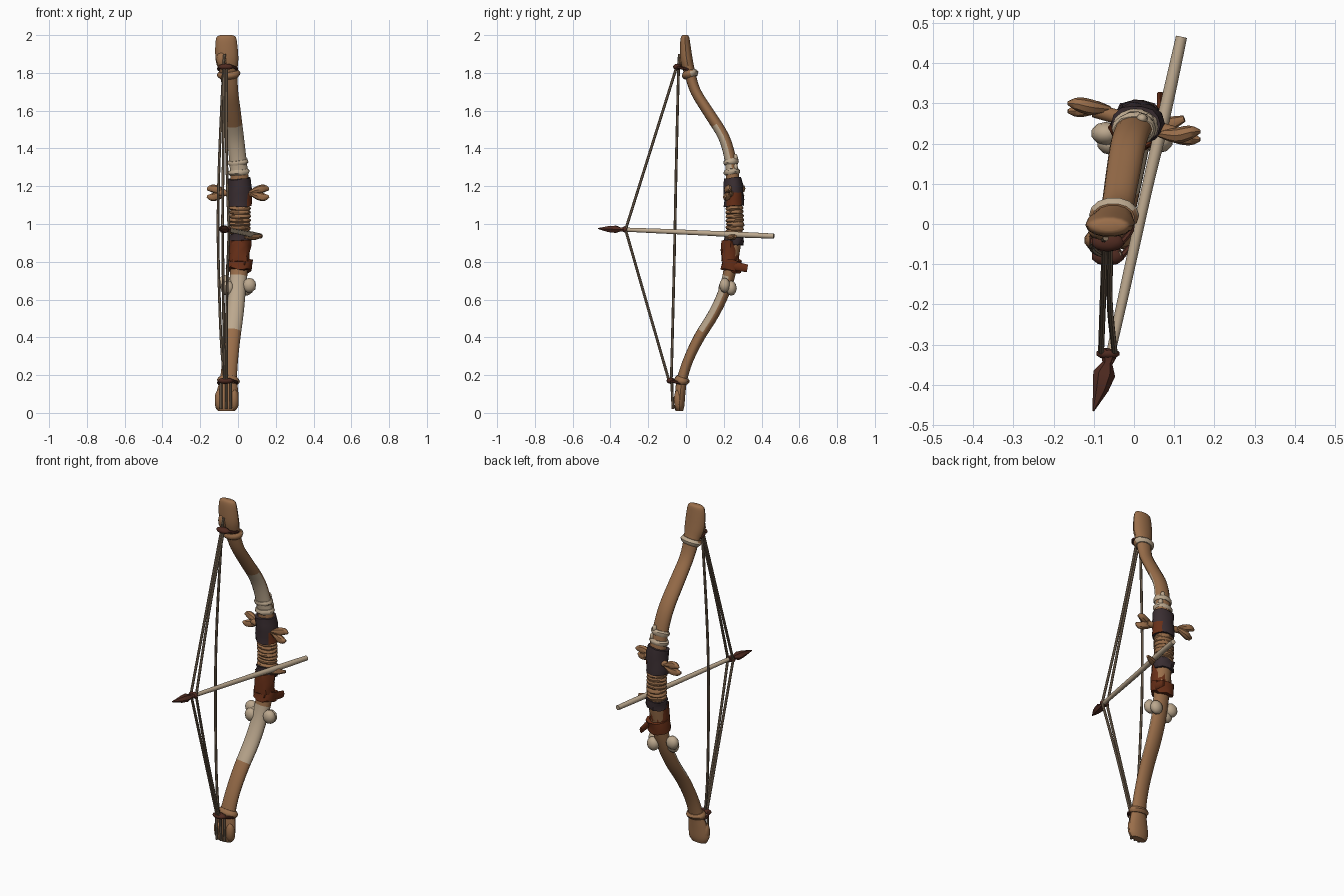
import bpy, bmesh, math, random
from mathutils import Vector

random.seed(4)
if "Cube" in bpy.data.objects:
    bpy.data.objects.remove(bpy.data.objects["Cube"])


def material(name, rgb):
    m = bpy.data.materials.new(name)
    m.use_nodes = True
    m.diffuse_color = (*rgb, 1)
    m.node_tree.nodes["Principled BSDF"].inputs["Base Color"].default_value = (*rgb, 1)
    return m


WOOD = material("tan wood", (0.32, 0.155, 0.068))
BONE = material("pale bone", (0.5, 0.39, 0.27))
DARK = material("charcoal hide", (0.042, 0.027, 0.031))
LEATHER = material("red leather", (0.14, 0.029, 0.009))
HEAD = material("dark brown", (0.08, 0.024, 0.015))
CORD = material("grey cord", (0.21, 0.15, 0.098))
made = []


def finish(name, bm, mats, rule=None):
    bmesh.ops.recalc_face_normals(bm, faces=bm.faces)
    if rule:
        for f in bm.faces:
            f.material_index = rule(f.calc_center_median(), f.normal)
    mesh = bpy.data.meshes.new(name)
    bm.to_mesh(mesh)
    bm.free()
    for m in mats:
        mesh.materials.append(m)
    obj = bpy.data.objects.new(name, mesh)
    bpy.context.collection.objects.link(obj)
    made.append(obj)
    return obj


def spline(keys, steps):
    """Smooth curve through the keys."""
    out = []
    for i in range(len(keys) - 1):
        a, b, c, d = (keys[max(0, min(len(keys) - 1, i + k))] for k in (-1, 0, 1, 2))
        for s in range(steps):
            t = s / steps
            out.append([0.5 * (2 * q + (r - p) * t + (2 * p - 5 * q + 4 * r - w) * t * t
                               + (3 * q - p - 3 * r + w) * t ** 3)
                        for p, q, r, w in zip(a, b, c, d)])
    return out + [list(keys[-1])]


def tube(name, keys, mats, sides=10, steps=1, jitter=0, rule=None):
    """Sweep an ellipse along keys of x, y, z, half width, half depth."""
    rows = spline(keys, steps) if steps > 1 else keys
    bm = bmesh.new()
    rings = []
    for i, row in enumerate(rows):
        lo, hi = rows[max(i - 1, 0)], rows[min(i + 1, len(rows) - 1)]
        tan = (Vector(hi[:3]) - Vector(lo[:3])).normalized()
        ref = Vector((0, 0, 1)) if abs(tan.z) < 0.5 else Vector((0, 1, 0))
        u = ref.cross(tan).normalized()
        v = tan.cross(u)
        ring = []
        for k in range(sides):
            a = math.tau * k / sides
            p = Vector(row[:3]) + u * row[3] * math.cos(a) + v * row[4] * math.sin(a)
            p += Vector([random.uniform(-jitter, jitter) for _ in range(3)])
            ring.append(bm.verts.new(p))
        rings.append(ring)
    for a, b in zip(rings, rings[1:]):
        for k in range(sides):
            n = (k + 1) % sides
            bm.faces.new((a[k], a[n], b[n], b[k]))
    bm.faces.new(rings[0])
    bm.faces.new(rings[-1])
    return finish(name, bm, mats, rule)


def blob(name, centre, size, mat):
    bm = bmesh.new()
    bmesh.ops.create_icosphere(bm, subdivisions=2, radius=1)
    for v in bm.verts:
        v.co = Vector(centre) + Vector(c * s for c, s in zip(v.co, size))
    return finish(name, bm, [mat])


# Bow stave, pale on the inner face beside the grip
STAVE = [(-0.06, -0.035, 0.01, 0.045, 0.02), (-0.06, -0.035, 0.04, 0.062, 0.027),
         (-0.055, -0.03, 0.11, 0.057, 0.028), (-0.05, -0.02, 0.18, 0.045, 0.028),
         (-0.042, 0.012, 0.28, 0.042, 0.027), (-0.03, 0.07, 0.4, 0.043, 0.029),
         (-0.015, 0.15, 0.53, 0.045, 0.03), (-0.003, 0.208, 0.66, 0.045, 0.032),
         (0.008, 0.24, 0.8, 0.047, 0.036), (0.01, 0.26, 1.0, 0.05, 0.042),
         (0.01, 0.25, 1.2, 0.049, 0.038), (0.0, 0.237, 1.33, 0.046, 0.032),
         (-0.014, 0.2, 1.46, 0.045, 0.03), (-0.028, 0.12, 1.59, 0.043, 0.029),
         (-0.04, 0.052, 1.7, 0.041, 0.028), (-0.05, 0.02, 1.8, 0.047, 0.03),
         (-0.058, 0.003, 1.87, 0.06, 0.033), (-0.062, -0.004, 1.95, 0.058, 0.028),
         (-0.062, -0.005, 1.99, 0.05, 0.022), (-0.062, -0.005, 2.0, 0.03, 0.012)]


def pale(c, n):
    return int(n.y < 0.15 and (1.26 < c.z < 1.52 or 0.44 < c.z < 0.74))


tube("bow_stave", STAVE, [WOOD, BONE], 14, 4, rule=pale)


def at(z):
    for a, b in zip(STAVE, STAVE[1:]):
        if a[2] <= z <= b[2]:
            t = (z - a[2]) / (b[2] - a[2])
            return [p + (q - p) * t for p, q in zip(a, b)]


def band(name, z0, z1, grow, mats, rows=4, jitter=0.0, rule=None, bulge=0.0, dy=0.0):
    """Wrap fitted round the stave between two heights."""
    keys = []
    for i in range(rows):
        t = i / (rows - 1)
        x, y, z, w, d = at(z0 + (z1 - z0) * t)
        g = grow + bulge * math.sin(math.pi * t)
        keys.append((x, y + dy, z, w + g, d + g))
    return tube(name, keys, mats, 14, 1, jitter, rule)


# Grip: hide wraps, cord coils and torn leather
def window(c, n):
    return int(1.11 < c.z < 1.17 and n.x > 0.5)


band("upper_hide_wrap", 1.095, 1.24, 0.014, [DARK, LEATHER], 5, 0.004, window)
for i in range(7):
    z = 0.945 + i * 0.0215
    band("grip_coil", z, z + 0.021, 0.001, [WOOD], 4, 0.0015, bulge=0.008)
band("lower_hide_wrap", 0.895, 0.945, 0.012, [DARK], 4, 0.006)
band("leather_wrap", 0.8, 0.91, 0.01, [LEATHER], 5, 0.005, dy=-0.012)
band("leather_skirt", 0.755, 0.815, 0.017, [LEATHER], 3, 0.008, dy=0.005)
tube("leather_tail", [(0.03, 0.2, 0.8, 0.012, 0.022), (0.062, 0.25, 0.78, 0.01, 0.024),
                      (0.065, 0.325, 0.765, 0.008, 0.02)], [LEATHER], 8, 3)

# Pale bindings on the back of the upper limb, and bindings near the tips
for z in (1.262, 1.315):
    band("pale_binding", z, z + 0.026, 0.003, [BONE], 4, 0.002, bulge=0.007)
for x, z in ((0.035, 1.3), (0.02, 1.35)):
    blob("bone_chip", (x, 0.262, z), (0.014, 0.013, 0.022), BONE)


def back_pale(c, n):
    return int(n.y > 0.1)


band("upper_tip_binding", 1.775, 1.81, 0.004, [WOOD, BONE], 5, rule=back_pale, bulge=0.012)
band("lower_tip_binding", 0.155, 0.19, 0.003, [WOOD], 5, bulge=0.011)
for side in (-1, 1):
    blob("lower_tip_lobe", (-0.06 + side * 0.038, -0.04, 0.07), (0.026, 0.025, 0.06), WOOD)
blob("upper_tip_knob", (-0.085, -0.015, 1.87), (0.03, 0.024, 0.045), WOOD)

# Tan toggle through the upper wrap, with split ends
tube("toggle_pin", [(-0.1, 0.283, 1.165, 0.018, 0.018), (0.1, 0.225, 1.16, 0.018, 0.018)], [WOOD])
for side in (-1, 1):
    y = 0.255 - side * 0.035
    for lift in (-1, 1):
        tube("toggle_end", [(side * 0.06, y + side * 0.005, 1.165, 0.008, 0.008),
                            (side * 0.105, y, 1.165 + lift * 0.016, 0.019, 0.021),
                            (side * 0.14, y + lift * 0.008, 1.165 + lift * 0.023, 0.017, 0.02),
                            (side * 0.164, y + lift * 0.01, 1.165 + lift * 0.018, 0.005, 0.006)],
             [WOOD], 8, 3)

# Pale bone tied below the grip
tube("bone_shaft", [(-0.07, 0.215, 0.69, 0.02, 0.02), (0.06, 0.215, 0.67, 0.02, 0.02)], [BONE])
for x, y, z in ((-0.07, 0.225, 0.69), (-0.055, 0.2, 0.66), (0.06, 0.205, 0.675), (0.045, 0.24, 0.66)):
    blob("bone_knuckle", (x, y, z), (0.037, 0.029, 0.04), BONE)

# Arrow with its rest
tube("arrow_shaft", [(-0.062, -0.34, 0.971, 0.011, 0.011), (-0.02, -0.15, 0.963, 0.013, 0.013),
                     (0.035, 0.1, 0.952, 0.014, 0.014), (0.075, 0.27, 0.944, 0.016, 0.016),
                     (0.118, 0.465, 0.936, 0.014, 0.014)], [BONE], 10, 3)
tube("arrow_head", [(-0.06, -0.31, 0.971, 0.017, 0.016), (-0.063, -0.332, 0.971, 0.018, 0.014),
                    (-0.066, -0.346, 0.971, 0.013, 0.011), (-0.074, -0.372, 0.972, 0.028, 0.022),
                    (-0.083, -0.41, 0.973, 0.02, 0.018), (-0.101, -0.465, 0.976, 0.002, 0.003)],
     [HEAD], 6)
tube("arrow_rest", [(0.03, 0.22, 0.935, 0.02, 0.014), (0.08, 0.245, 0.93, 0.02, 0.016),
                    (0.125, 0.262, 0.935, 0.008, 0.008)], [WOOD], 8, 3)

# Bowstrings: one resting, two drawn back to the arrow
R = 0.0075


def cord(name, points):
    tube(name, [(*p, R, R) for p in points], [CORD], 7, 4)


cord("resting_string", [(-0.07, -0.035, 1.9), (-0.078, -0.04, 1.8), (-0.1, -0.052, 1.3),
                        (-0.105, -0.06, 0.9), (-0.09, -0.072, 0.4), (-0.07, -0.078, 0.17)])
for x in (-0.082, -0.048):
    for end, z_end, y_end in (("upper", 1.83, -0.05), ("lower", 0.17, -0.09)):
        mid = ((x - 0.065) / 2 - 0.004, (y_end - 0.32) / 2, (z_end + 0.97) / 2)
        cord(end + "_drawn_string", [(-0.066 + (x + 0.065) * 0.4, y_end, z_end), mid, (x, -0.32, 0.97)])
for x in (-0.09, -0.062, -0.038):
    cord("string_tail", [(x, -0.075, 0.18), (x, -0.073, 0.1), (x, -0.068, 0.02)])

# Dark knots on the string ends and the nock
for name, y, z in (("upper_knot", -0.045, 1.832), ("lower_knot", -0.08, 0.17)):
    blob(name, (-0.065, y, z), (0.042, 0.024, 0.017), HEAD)
    for side in (-1, 1):
        tube(name + "_loop", [(-0.06 + side * 0.03, y, z, 0.008, 0.008),
                              (-0.055 + side * 0.048, y + 0.03, z - 0.008, 0.008, 0.008),
                              (-0.055 + side * 0.045, y + 0.06, z - 0.015, 0.008, 0.008)], [HEAD], 7, 3)
blob("nock_binding", (-0.065, -0.322, 0.971), (0.03, 0.014, 0.018), HEAD)

# Smooth shading with crisp edges
bpy.ops.object.select_all(action="DESELECT")
for obj in made:
    obj.select_set(True)
bpy.context.view_layer.objects.active = made[0]
bpy.ops.object.shade_smooth_by_angle(angle=math.radians(40))
